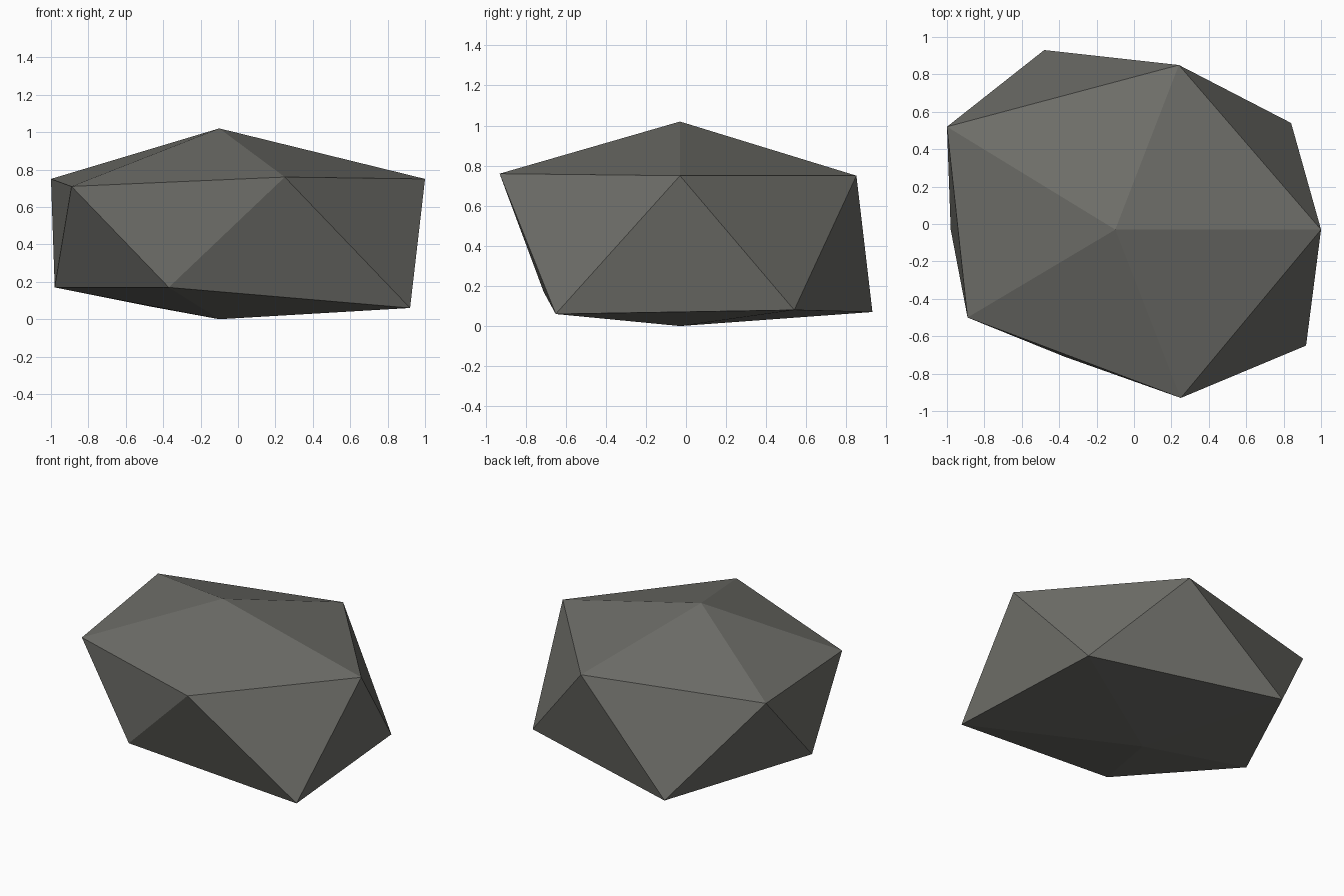
import bpy, bmesh

if "Cube" in bpy.data.objects:
    bpy.data.objects.remove(bpy.data.objects["Cube"])

# Stone colour
stone = bpy.data.materials.new("stone_grey")
stone.diffuse_color = (0.155, 0.155, 0.14, 1)
stone.use_nodes = True
stone.node_tree.nodes["Principled BSDF"].inputs["Base Color"].default_value = stone.diffuse_color

# Irregular twenty-sided rock: two poles and two staggered rings of five
top = (-0.10, -0.03, 1.02)
upper = [(1.0, -0.03, 0.75), (0.24, 0.85, 0.75), (-1.0, 0.52, 0.75),
         (-0.89, -0.50, 0.71), (0.25, -0.93, 0.76)]
lower = [(0.84, 0.54, 0.08), (-0.48, 0.93, 0.07), (-0.98, -0.03, 0.17),
         (-0.37, -0.71, 0.17), (0.92, -0.65, 0.06)]
bottom = (-0.10, -0.03, 0.0)

bm = bmesh.new()
t, b = bm.verts.new(top), bm.verts.new(bottom)
u = [bm.verts.new(p) for p in upper]
l = [bm.verts.new(p) for p in lower]
for i in range(5):
    j = (i + 1) % 5
    bm.faces.new((t, u[i], u[j]))       # cap
    bm.faces.new((u[i], l[i], u[j]))    # side, pointing down
    bm.faces.new((l[i], l[j], u[j]))    # side, pointing up
    bm.faces.new((b, l[j], l[i]))       # underside
bmesh.ops.recalc_face_normals(bm, faces=bm.faces[:])

mesh = bpy.data.meshes.new("rock")
bm.to_mesh(mesh)
bm.free()
mesh.materials.append(stone)
rock = bpy.data.objects.new("rock", mesh)
bpy.context.collection.objects.link(rock)
